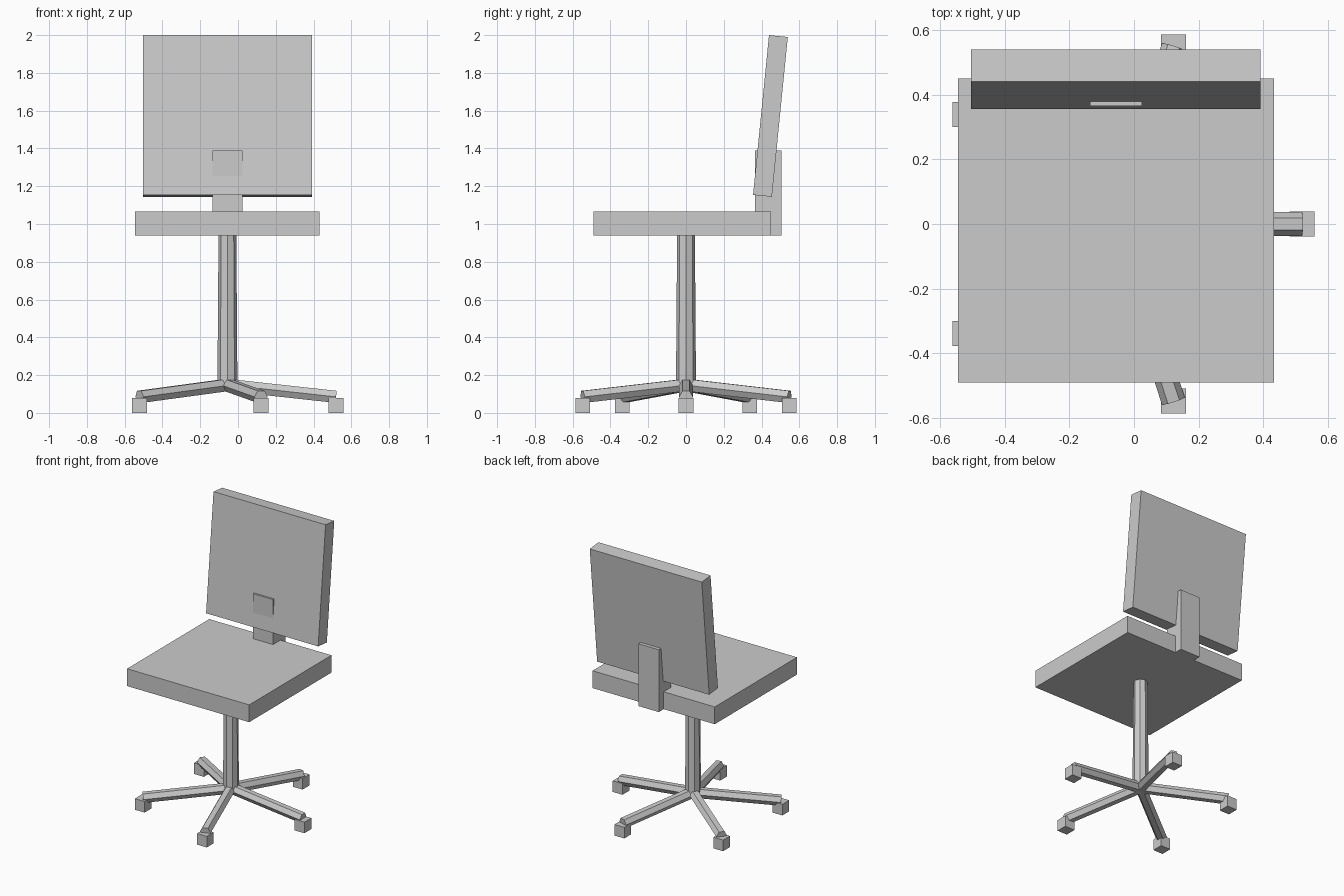
import bpy, bmesh, math
from mathutils import Vector

cube = bpy.data.objects.get("Cube")
if cube:
    bpy.data.objects.remove(cube, do_unlink=True)

grey = bpy.data.materials.new("light_grey")
grey.use_nodes = True
grey.diffuse_color = (0.6, 0.6, 0.6, 1)
grey.node_tree.nodes["Principled BSDF"].inputs["Base Color"].default_value = (0.6, 0.6, 0.6, 1)

AXIS = -0.056      # x of the chair's centre line
REACH = 0.575      # distance from the column to each caster


def finish(name, bm):
    mesh = bpy.data.meshes.new(name)
    bmesh.ops.recalc_face_normals(bm, faces=bm.faces)
    bm.to_mesh(mesh)
    bm.free()
    mesh.materials.append(grey)
    obj = bpy.data.objects.new(name, mesh)
    bpy.context.collection.objects.link(obj)
    return obj


def box(name, size, centre, tilt=0):
    bm = bmesh.new()
    bmesh.ops.create_cube(bm, size=1)
    bmesh.ops.scale(bm, vec=size, verts=bm.verts)
    obj = finish(name, bm)
    obj.location = centre
    obj.rotation_euler.x = tilt
    return obj


def rod(name, sides, radius_start, radius_end, start, end, spin=0):
    """Faceted rod from start to end."""
    start, end = Vector(start), Vector(end)
    axis = end - start
    bm = bmesh.new()
    bmesh.ops.create_cone(bm, cap_ends=True, segments=sides, radius1=radius_start,
                          radius2=radius_end, depth=axis.length)
    for v in bm.verts:
        v.co.z += axis.length / 2
    obj = finish(name, bm)
    # Keep the local x direction level, so sloping rods have a flat top
    z = axis.normalized()
    x = Vector((0, 0, 1)).cross(z)
    x = x.normalized() if x.length > 0.001 else Vector((1, 0, 0))
    y = z.cross(x)
    for v in obj.data.vertices:
        c, s = math.cos(spin), math.sin(spin)
        px, py = v.co.x * c - v.co.y * s, v.co.x * s + v.co.y * c
        v.co = x * px + y * py + z * v.co.z
    obj.location = start
    return obj


# Seat, bracket and leaning backrest
box("seat", (0.976, 0.938, 0.125), (AXIS, -0.02, 1.0025))
box("back_bracket", (0.16, 0.14, 0.45), (AXIS, 0.435, 1.165))
box("backrest", (0.895, 0.1, 0.85), (AXIS, 0.447, 1.572), -math.radians(5.7))

# Column
rod("column", 8, 0.053, 0.047, (AXIS, 0, 0.14), (AXIS, 0, 0.96))

# Five sloping hexagonal legs, each on a cube caster
for i in range(5):
    a = math.tau * i / 5
    x, y = AXIS + REACH * math.cos(a), REACH * math.sin(a)
    rod(f"leg_{i + 1}", 6, 0.037, 0.037, (AXIS, 0, 0.148), (x, y, 0.085), math.pi / 2)
    box(f"caster_{i + 1}", (0.078, 0.078, 0.08), (x, y, 0.04))
